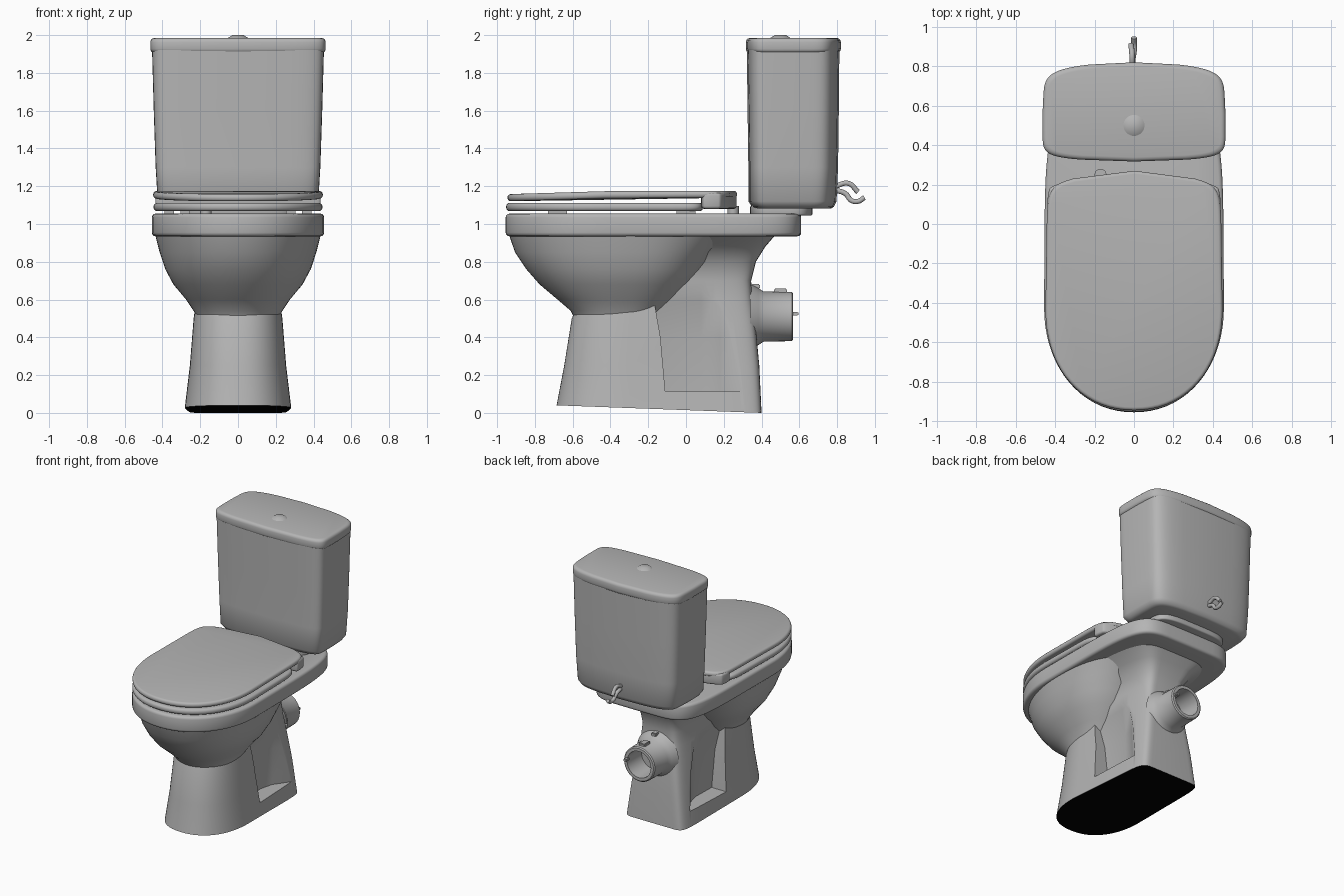
import bpy, bmesh, math
from mathutils import Vector, Matrix

cube = bpy.data.objects.get("Cube")
if cube:
    bpy.data.objects.remove(cube, do_unlink=True)


def material(name, value):
    m = bpy.data.materials.new(name)
    m.use_nodes = True
    colour = (value, value, value, 1)
    m.diffuse_color = colour
    node = next(n for n in m.node_tree.nodes if n.type == 'BSDF_PRINCIPLED')
    node.inputs["Base Color"].default_value = colour
    node.inputs["Roughness"].default_value = 0.6
    return m


GREY = material("ceramic grey", 0.46)
BLACK = material("underside black", 0.0)


def finish(name, bm, angle=40):
    bmesh.ops.recalc_face_normals(bm, faces=bm.faces)
    for f in bm.faces:
        f.smooth = True
    mesh = bpy.data.meshes.new(name)
    bm.to_mesh(mesh)
    bm.free()
    mesh.set_sharp_from_angle(angle=math.radians(angle))
    mesh.materials.append(GREY)
    ob = bpy.data.objects.new(name, mesh)
    bpy.context.collection.objects.link(ob)
    return ob


def outline(z, w, y0, y1, yc, nf=2.1, nb=4, bow_f=0, bow_b=0, taper=0, count=72):
    """Closed plan curve: front and back halves are different superellipses."""
    pts = []
    for i in range(count):
        a = 2 * math.pi * i / count
        c, s = math.cos(a), math.sin(a)
        n = nb if s > 0 else nf
        x = w * math.copysign(abs(c) ** (2 / n), c)
        t = abs(s) ** (2 / n)
        curve = 1 - (x / w) ** 2
        if s > 0:
            y = yc + (y1 - yc) * t + bow_b * curve * t
            x *= 1 - taper * t
        else:
            y = yc - (yc - y0) * t - bow_f * curve * t
        pts.append(Vector((x, y, z)))
    return pts


def loft(rings):
    bm = bmesh.new()
    loops = [[bm.verts.new(p) for p in r] for r in rings]
    n = len(loops[0])
    for a, b in zip(loops, loops[1:]):
        for i in range(n):
            bm.faces.new((a[i], a[(i + 1) % n], b[(i + 1) % n], b[i]))
    bm.faces.new(loops[0][::-1])
    bm.faces.new(loops[-1])
    return bm


def slab(name, z0, z1, r, w, y0, y1, yc, rise=0, **kw):
    """Rounded-edge slab; rise lifts it toward the back."""
    steps = [math.radians(a) for a in (0, 30, 60, 90)]
    levels = [(z0 + r * (1 - math.cos(a)), r * (1 - math.sin(a))) for a in steps]
    levels += [(z0 + z1 - z, i) for z, i in levels[::-1]]
    rings = [outline(z, w - i, y0 + i, y1 - i, yc, **kw) for z, i in levels]
    bm = loft(rings)
    for v in bm.verts:
        v.co.z += rise * min(1, max(0, (v.co.y - y0) / 0.6))
    return finish(name, bm)


def cylinder(name, r, depth, loc, r2):
    bm = bmesh.new()
    bmesh.ops.create_cone(bm, cap_ends=True, segments=32, radius1=r, radius2=r2,
                          depth=depth, matrix=Matrix.Translation(loc))
    return finish(name, bm)


def box(name, size, loc):
    bm = bmesh.new()
    bmesh.ops.create_cube(bm, size=1, matrix=Matrix.Translation(loc) @ Matrix.Diagonal((*size, 1)))
    bmesh.ops.bevel(bm, geom=bm.edges[:], offset=min(size) * 0.2, segments=2, affect='EDGES')
    return finish(name, bm)


# Pedestal column, flaring out under the rear of the rim
rings = []
for z, w, y0, y1, taper in [(0, .282, -.685, .4, .1), (.25, .255, -.645, .388, .12),
                            (.5, .235, -.605, .365, .2), (.6, .22, -.56, .35, .2),
                            (.7, .21, -.5, .345, .2), (.8, .225, -.45, .37, .2),
                            (.88, .3, -.4, .42, .2), (.95, .4, -.4, .48, .15)]:
    rings.append(outline(z, w, y0, y1, -.3, nf=2.3, nb=13 - 8 * z, taper=taper))
for p in rings[0]:
    p.z = .04 * (.4 - p.y) / 1.085
pedestal = finish("pedestal", loft(rings))

# Side recesses cut into the pedestal, fading out toward the back
cutters = []
for side in (1, -1):
    plan = [(.14, -.13), (.135, .08), (.16, .18), (.28, .35), (.5, .35), (.5, -.13)]
    rings = [[Vector((side * (x + dx), y + dy * (y < 0), z)) for x, y in plan]
             for z, dx, dy in ((.115, 0, .02), (.4, .01, -.005), (.6, .04, -.04), (.78, .09, -.06))]
    cutter = finish("recess_cutter", loft(rings))
    cutter.hide_render = True
    cutters.append(cutter)
    mod = pedestal.modifiers.new("recess", 'BOOLEAN')
    mod.operation = 'DIFFERENCE'
    mod.solver = 'EXACT'
    mod.object = cutter
graph = bpy.context.evaluated_depsgraph_get()
mesh = bpy.data.meshes.new_from_object(pedestal.evaluated_get(graph))
pedestal.modifiers.clear()
pedestal.data = mesh
for c in cutters:
    bpy.data.objects.remove(c, do_unlink=True)
mesh.materials.clear()
mesh.materials.append(GREY)
mesh.materials.append(BLACK)
for f in mesh.polygons:
    f.material_index = int(f.normal.z < -.9 and f.center.z < .06)
mesh.set_sharp_from_angle(angle=math.radians(50))

# Bowl and rim
profile = [(.5, .215, -.59, -.14), (.54, .235, -.61, -.1), (.6, .275, -.68, -.04),
           (.68, .342, -.775, .03), (.76, .385, -.845, .1), (.85, .415, -.905, .17),
           (.95, .44, -.94, .3)]
finish("bowl", loft([outline(z, w, y0, y1, -.35 + .1 * (z - .5), nf=2.1, nb=2.5)
                     for z, w, y0, y1 in profile]))
slab("rim", .935, 1.055, .02, .456, -.955, .61, -.42, nb=6, taper=.01)

# Seat, lid and hinges
flat = dict(nf=2.15, nb=14, bow_b=.08, taper=.02)
slab("seat", 1.068, 1.112, .018, .447, -.952, .09, -.43, nf=2.15, nb=12, taper=.02)
slab("seat_lid", 1.12, 1.158, .016, .449, -.945, .19, -.43, rise=.018, **flat)
slab("lid_heel", 1.08, 1.165, .015, .438, .08, .188, .13, **{**flat, "nf": 9})
cylinder("hinge_post", .03, .05, (-.17, .25, 1.07), .03)
for x in (-.28, .28):
    box("front_bumper", (.05, .1, .03), (x, -.68, 1.06))
    box("rear_bumper", (.05, .1, .03), (x * 1.3, 0, 1.06))

# Tank
slab("tank_gasket", 1.045, 1.1, .01, .3, .34, .67, .5, nf=4, nb=4)
tank = [(1.082, .38, .39, .735), (1.09, .405, .37, .75), (1.12, .425, .35, .765),
        (1.3, .436, .35, .773), (1.6, .446, .346, .777), (1.92, .455, .342, .78)]
finish("tank", loft([outline(z, w, y0, y1, .56, nf=9, nb=7, bow_f=.02, bow_b=.032, taper=.02)
                     for z, w, y0, y1 in tank]))
slab("tank_lid", 1.905, 1.985, .022, .464, .345, .775, .56, nf=9, nb=7,
     bow_f=.028, bow_b=.045, taper=.02)
cylinder("flush_button", .058, .018, (0, .5, 1.991), .03)

# Outlet pipe, hollow at the rear end
bm = bmesh.new()
path = [(.175, .34), (.15, .385), (.133, .41), (.13, .56), (.122, .567), (.1, .567), (.095, .4), (.001, .4)]
verts = [bm.verts.new((r, y, .51)) for r, y in path]
edges = [bm.edges.new(p) for p in zip(verts, verts[1:])]
bmesh.ops.spin(bm, geom=verts + edges, cent=(0, 0, .51), axis=(0, 1, 0),
               angle=2 * math.pi, steps=40, use_merge=True)
bmesh.ops.remove_doubles(bm, verts=bm.verts, dist=.0005)
finish("outlet_pipe", bm)
box("pipe_clip", (.05, .07, .025), (0, .5, .645))
box("pipe_tab", (.03, .04, .02), (.1, .575, .525))
box("upper_clip", (.04, .045, .025), (0, .37, .67))


# Two-pronged hook on the back of the tank
def tube(name, points, radius):
    cu = bpy.data.curves.new(name, 'CURVE')
    cu.dimensions = '3D'
    cu.bevel_depth = radius
    cu.bevel_resolution = 3
    cu.use_fill_caps = True
    sp = cu.splines.new('BEZIER')
    sp.bezier_points.add(len(points) - 1)
    for bp, p in zip(sp.bezier_points, points):
        bp.co = p
        bp.handle_left_type = bp.handle_right_type = 'AUTO'
    cu.materials.append(GREY)
    ob = bpy.data.objects.new(name, cu)
    bpy.context.collection.objects.link(ob)


tube("upper_prong", [(-.01, .79, 1.2), (-.01, .86, 1.215), (-.015, .91, 1.17)], .014)
tube("lower_prong", [(-.005, .79, 1.18), (-.005, .845, 1.16), (0, .875, 1.125),
                     (0, .91, 1.12), (0, .945, 1.14)], .014)
